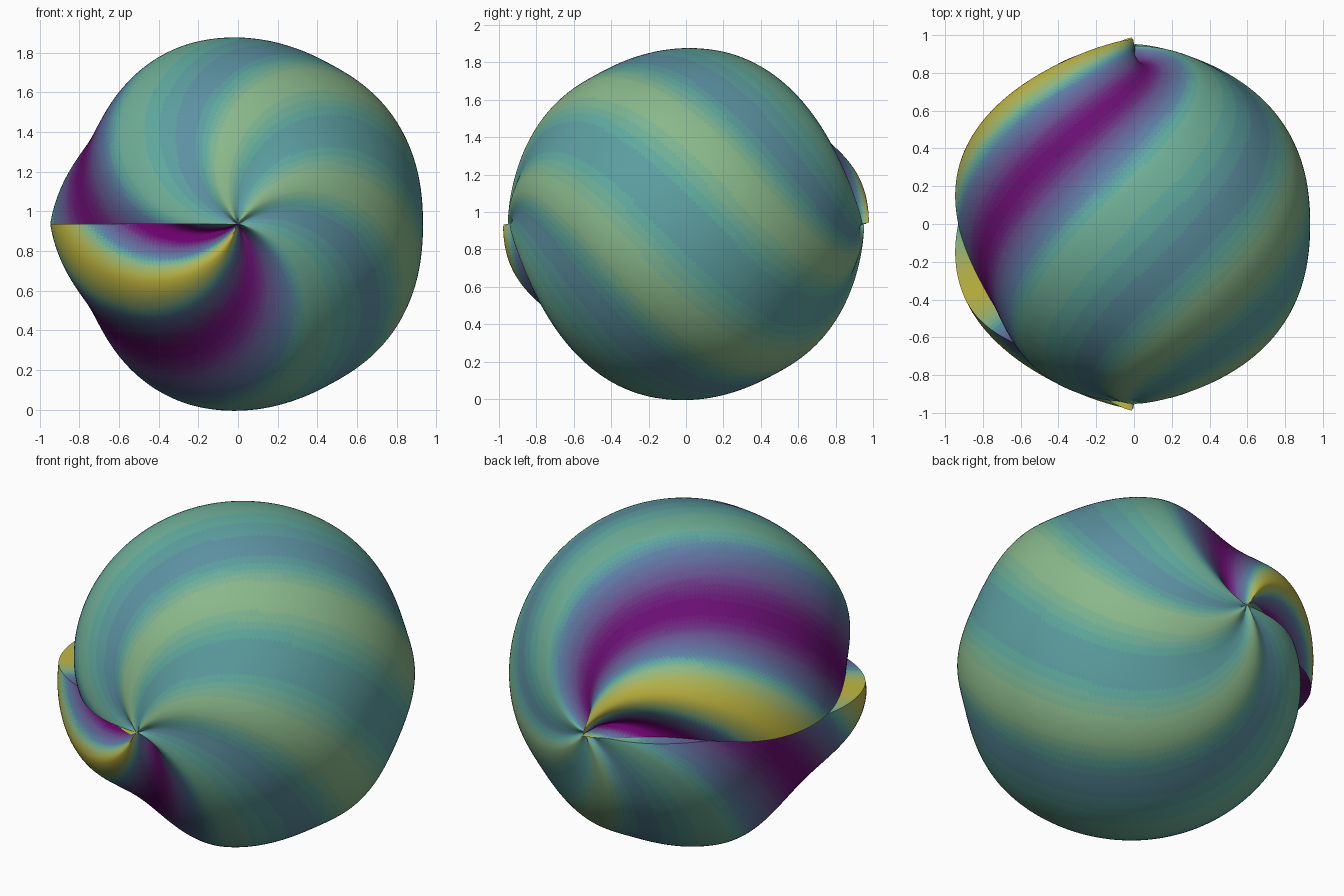
import bpy, bmesh, math
from math import sin, cos, pi

if "Cube" in bpy.data.objects:
    bpy.data.objects.remove(bpy.data.objects["Cube"])

CENTRE_Z = 0.935
COLS, ROWS, BANDS = 288, 140, 36

# Wave crests and troughs: (angle along the spiral in degrees, radius)
WAVE = [(0, .933), (34, .952), (62, .931), (101, .943), (150, .858),
        (203, .978), (242, .835), (275, 1.0)]
# Colour by radius (sRGB)
RAMP = [(.85, (.42, .02, .42)), (.885, (.40, .32, .55)), (.925, (.36, .50, .64)),
        (.938, (.37, .66, .62)), (.952, (.55, .72, .53)), (.978, (.76, .72, .26))]


def radius(s):
    """Radius for spiral angle s, the same on both sides of zero."""
    s = abs(math.degrees(s))
    for (a, ra), (b, rb) in zip(WAVE, WAVE[1:]):
        if s <= b:
            t = (1 - cos(pi * (s - a) / (b - a))) / 2
            return ra + (rb - ra) * t
    return WAVE[-1][1]


def colour(r):
    if r <= RAMP[0][0]:
        c = RAMP[0][1]
    else:
        c = RAMP[-1][1]
        for (a, ca), (b, cb) in zip(RAMP, RAMP[1:]):
            if r <= b:
                t = (r - a) / (b - a)
                c = [p + (q - p) * t for p, q in zip(ca, cb)]
                break
    return (*[v ** 2.2 for v in c], 1)


# Banded materials
R0, R1 = .84, .985
mesh = bpy.data.meshes.new("twisted_ball")
for i in range(BANDS):
    m = bpy.data.materials.new("band_%02d" % i)
    m.diffuse_color = colour(R0 + (R1 - R0) * (i + .5) / BANDS)
    m.use_nodes = True
    m.node_tree.nodes["Principled BSDF"].inputs["Base Color"].default_value = m.diffuse_color
    mesh.materials.append(m)


def band(s):
    t = (radius(s) - R0) / (R1 - R0)
    return max(0, min(BANDS - 1, int(t * BANDS)))


# Ball with poles on the y axis, its radius following the twisted wave
bm = bmesh.new()
lats = [(-.5 + (j + .5) / ROWS) * pi for j in range(ROWS)]
phis = [-pi + 2 * pi * i / COLS for i in range(COLS + 1)]
grid = []
for lat in lats:
    row = []
    for phi in phis:
        r = radius(phi + lat)
        row.append(bm.verts.new((r * cos(lat) * cos(phi), r * sin(lat),
                                 CENTRE_Z + r * cos(lat) * sin(phi))))
    grid.append(row)
for j in range(ROWS - 1):
    for i in range(COLS):
        f = bm.faces.new((grid[j][i], grid[j + 1][i], grid[j + 1][i + 1], grid[j][i + 1]))
        f.material_index = band((phis[i] + phis[i + 1] + lats[j] + lats[j + 1]) / 2)
    # Step where the wave meets itself
    f = bm.faces.new((grid[j][COLS], grid[j + 1][COLS], grid[j + 1][0], grid[j][0]))
    f.material_index = band(-pi + lats[j])

# Pole caps
for row, side in ((grid[0], -1), (grid[-1], 1)):
    tip = bm.verts.new((0, side * .95, CENTRE_Z))
    for i in range(COLS + 1):
        a, b = row[i], row[(i + 1) % (COLS + 1)]
        f = bm.faces.new((tip, a, b) if side < 0 else (tip, b, a))
        f.material_index = band(phis[i] + side * pi / 2)

bmesh.ops.recalc_face_normals(bm, faces=bm.faces)
bm.to_mesh(mesh)
bm.free()

ball = bpy.data.objects.new("twisted_ball", mesh)
bpy.context.collection.objects.link(ball)
bpy.context.view_layer.objects.active = ball
ball.select_set(True)
bpy.ops.object.shade_smooth_by_angle(angle=math.radians(40))
